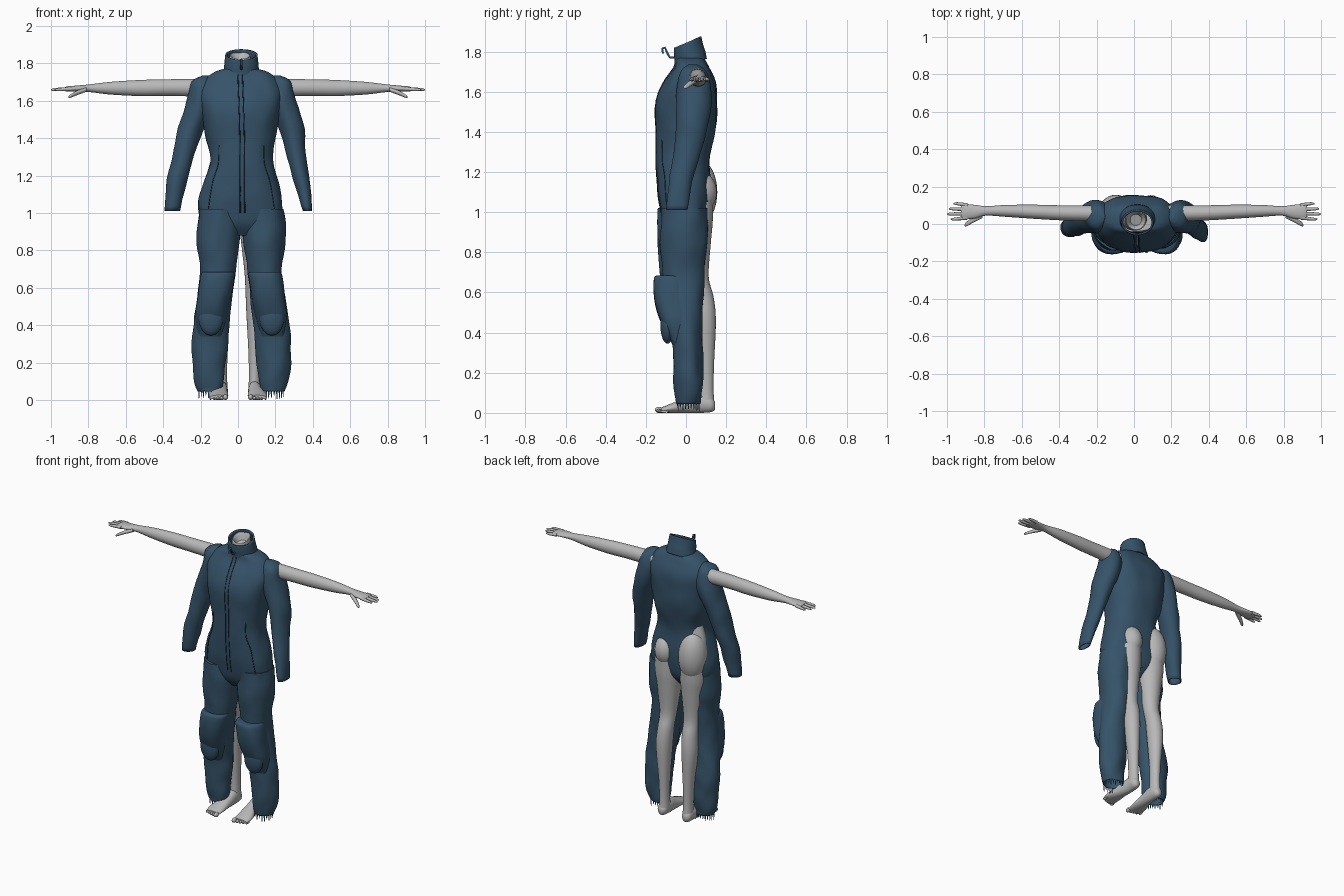
import bpy, bmesh, math, random
from mathutils import Vector, noise

random.seed(4)
if "Cube" in bpy.data.objects:
    bpy.data.objects.remove(bpy.data.objects["Cube"], do_unlink=True)


def material(name, rgb):
    mat = bpy.data.materials.new(name)
    mat.use_nodes = True
    mat.diffuse_color = (*rgb, 1)
    mat.node_tree.nodes["Principled BSDF"].inputs["Base Color"].default_value = (*rgb, 1)
    return mat


BLUE = material("suit blue", (0.036, 0.085, 0.14))
GREY = material("body grey", (0.48, 0.48, 0.48))
DARK = material("seam dark blue", (0.012, 0.028, 0.05))


def finish(name, bm, mat):
    bmesh.ops.recalc_face_normals(bm, faces=bm.faces)
    mesh = bpy.data.meshes.new(name)
    bm.to_mesh(mesh)
    bm.free()
    mesh.materials.append(mat)
    obj = bpy.data.objects.new(name, mesh)
    bpy.context.collection.objects.link(obj)
    return obj


def spline(rings, steps):
    """Smoothly interpolate a list of equal length tuples."""
    out = []
    last = len(rings) - 1
    for i in range(last):
        p = [rings[max(0, min(last, i + k))] for k in (-1, 0, 1, 2)]
        for s in range(steps):
            t = s / steps
            out.append([b + 0.5 * t * (c - a + t * (2 * a - 5 * b + 4 * c - d + t * (3 * (b - c) + d - a)))
                        for a, b, c, d in zip(*p)])
    return out + [list(rings[last])]


def loft(name, rings, mat, axis="z", sides=40, power=2.0, steps=4,
         caps=(True, True), tilt=0.0, wrinkle=0.0, thick=0.0):
    """Skin rings of (position on axis, centre a, centre b, radius a, radius b)."""
    bm = bmesh.new()
    loops = []
    for t, a, b, ra, rb in spline(rings, steps):
        loop = []
        for k in range(sides):
            ang = math.tau * k / sides
            c, s = math.cos(ang), math.sin(ang)
            u = a + ra * math.copysign(abs(c) ** (2 / power), c)
            v = b + rb * math.copysign(abs(s) ** (2 / power), s)
            co = {"z": (u, v, t + tilt * (v - b)), "x": (t, u, v), "y": (u, t, v)}[axis]
            co = Vector(co)
            if wrinkle:
                fold = noise.noise(Vector((co.x * 14, co.y * 14, co.z * 9)))
                co += Vector((c, s, 0)) * fold * wrinkle
            loop.append(bm.verts.new(co))
        loops.append(loop)
    for lo, hi in zip(loops, loops[1:]):
        for k in range(sides):
            n = (k + 1) % sides
            bm.faces.new((lo[k], lo[n], hi[n], hi[k]))
    for loop, wanted in zip((loops[0], loops[-1]), caps):
        if wanted:
            bm.faces.new(loop)
    obj = finish(name, bm, mat)
    if thick:
        mod = obj.modifiers.new("cloth thickness", "SOLIDIFY")
        mod.thickness = thick
        mod.offset = -1
    return obj


def ellipsoid(name, centre, radii, mat):
    bm = bmesh.new()
    bmesh.ops.create_uvsphere(bm, u_segments=28, v_segments=18, radius=1)
    for v in bm.verts:
        v.co = Vector(centre) + Vector(x * r for x, r in zip(v.co, radii))
    return finish(name, bm, mat)


def tube(name, points, radius, mat):
    curve = bpy.data.curves.new(name, "CURVE")
    curve.dimensions = "3D"
    curve.bevel_depth = radius
    curve.bevel_resolution = 1
    line = curve.splines.new("POLY")
    line.points.add(len(points) - 1)
    for p, co in zip(line.points, points):
        p.co = (*co, 1)
    curve.materials.append(mat)
    obj = bpy.data.objects.new(name, curve)
    bpy.context.collection.objects.link(obj)


def mirrored(rings, centre):
    return [(r[0], 2 * centre - r[1], *r[2:]) for r in rings]


MID = 0.018  # the suit hangs slightly off the body's centre

# Suit torso
torso = loft("suit_torso", [
    (0.88, MID, -0.01, 0.12, 0.06), (0.95, MID, -0.005, 0.21, 0.11),
    (1.05, 0.012, -0.005, 0.225, 0.13), (1.15, 0.015, -0.01, 0.205, 0.135),
    (1.28, 0.02, -0.015, 0.166, 0.135), (1.42, 0.015, 0, 0.19, 0.15),
    (1.55, 0.015, 0.002, 0.21, 0.152), (1.65, 0.015, 0.02, 0.222, 0.127),
    (1.72, 0.015, 0.028, 0.19, 0.09), (1.755, 0.015, 0.025, 0.14, 0.075),
    (1.77, 0.015, 0.022, 0.09, 0.065)], BLUE, sides=56, power=2.4,
    caps=(True, False), wrinkle=0.006)

# Standing collar
loft("collar", [(1.73, MID, 0.022, 0.105, 0.082), (1.77, MID, 0.02, 0.094, 0.076),
                (1.81, MID, 0.012, 0.09, 0.072), (1.847, MID, 0.008, 0.086, 0.068)],
     BLUE, caps=(False, False), tilt=0.42, thick=0.01)

# Sleeves
right_sleeve = [
    (1.735, -0.17, 0.035, 0.02, 0.025), (1.70, -0.19, 0.038, 0.06, 0.065),
    (1.6, -0.2, 0.04, 0.076, 0.088), (1.45, -0.252, 0.03, 0.066, 0.08),
    (1.3, -0.295, 0.01, 0.058, 0.068), (1.15, -0.33, -0.01, 0.054, 0.058),
    (1.01, -0.355, -0.02, 0.045, 0.045)]
left_sleeve = mirrored(right_sleeve[:4], MID) + [
    (1.3, 0.312, 0.005, 0.05, 0.068), (1.15, 0.345, -0.025, 0.04, 0.06),
    (1.01, 0.372, -0.045, 0.025, 0.052)]
for name, rings in (("right_sleeve", right_sleeve), ("left_sleeve", left_sleeve)):
    loft(name, rings, BLUE, caps=(True, False), wrinkle=0.008, thick=0.005)

# Trouser legs, knee panels, pads and frayed hems
leg = [(1.02, -0.1, -0.005, 0.108, 0.115), (0.85, -0.105, -0.01, 0.116, 0.117),
       (0.7, -0.108, -0.012, 0.094, 0.106), (0.55, -0.125, -0.007, 0.094, 0.092),
       (0.35, -0.148, 0.008, 0.098, 0.074), (0.2, -0.155, 0.012, 0.091, 0.073),
       (0.1, -0.155, 0.012, 0.079, 0.068), (0.045, -0.15, 0.012, 0.062, 0.058)]
panel = [(0.685, -0.108, -0.07, 0.08, 0.075), (0.665, -0.11, -0.07, 0.09, 0.09),
         (0.56, -0.125, -0.065, 0.09, 0.092), (0.45, -0.143, -0.045, 0.084, 0.08),
         (0.34, -0.148, -0.035, 0.06, 0.032)]
for side, flip in (("right", False), ("left", True)):
    place = (lambda r: mirrored(r, MID)) if flip else (lambda r: r)
    # the right trouser leg sits further forward, baring the thigh
    shift = 0 if flip else -0.015
    loft(side + "_trouser_leg", place([(z, x, y + (shift if z > 0.5 else 0), a, b) for z, x, y, a, b in leg]),
         BLUE, caps=(True, False), wrinkle=0.009, thick=0.005)
    loft(side + "_knee_panel", place(panel), BLUE, power=2.4, wrinkle=0.005)
    z, x, y, rx, ry = place([(0.44, -0.145, -0.092, 0.066, 0.036)])[0]
    ellipsoid(side + "_knee_pad", (x, y, z), (rx, ry, 0.095), BLUE)
    z, x, y, rx, ry = place(leg)[-1]
    bm = bmesh.new()
    for k in range(26):
        ang = math.tau * k / 26
        top = Vector((x + rx * math.cos(ang), y + ry * math.sin(ang), z + 0.02))
        w = Vector((-math.sin(ang), math.cos(ang), 0)) * 0.006
        tip = Vector((top.x, top.y, random.uniform(0.005, 0.03)))
        bm.faces.new([bm.verts.new(p) for p in (top - w, top + w, tip + w / 3, tip - w / 3)])
    finish(side + "_frayed_hem", bm, BLUE)

# Zipper and pocket seams laid on the front of the torso
bpy.context.view_layer.update()


def seam(name, path, radius=0.003):
    points = []
    for x, z in spline(path, 10):
        hit, co, normal, index = torso.ray_cast(Vector((x, -1, z)), Vector((0, 1, 0)))
        if hit:
            points.append(co)
    tube(name, points, radius, DARK)


for side, dx in (("left", 0.012), ("right", -0.012)):
    seam(side + "_zipper_edge", [(0.012 + dx, 1.74), (0.022 + dx, 1.4), (0.024 + dx, 1.0)])
for side, s in (("left", 1), ("right", -1)):
    seam(side + "_pocket_seam", [(MID + s * 0.12, 1.36), (MID + s * 0.125, 1.26),
                                 (MID + s * 0.155, 1.16), (MID + s * 0.18, 1.0)], 0.0025)
tube("zipper_pull", [(MID, -0.06, 1.77), (MID, -0.08, 1.77), (MID, -0.092, 1.79), (MID, -0.105, 1.82),
                     (MID, -0.118, 1.815), (MID, -0.115, 1.79)], 0.006, BLUE)

# Bare body: neck, pelvis and buttocks
loft("neck", [(1.68, 0, 0.03, 0.07, 0.065), (1.76, 0.005, 0.03, 0.058, 0.056),
              (1.835, 0.01, 0.022, 0.056, 0.056), (1.835, 0.01, 0.022, 0.045, 0.045),
              (1.80, 0.01, 0.022, 0.03, 0.03)], GREY, tilt=0.35)
loft("pelvis", [(0.93, 0, 0.035, 0.12, 0.06), (1.03, 0, 0.035, 0.18, 0.085),
                (1.18, 0, 0.035, 0.172, 0.085), (1.3, 0, 0.03, 0.14, 0.07)], GREY)
ellipsoid("right_buttock", (-0.097, 0.06, 1.1), (0.092, 0.096, 0.165), GREY)
ellipsoid("left_buttock", (0.09, 0.06, 1.1), (0.078, 0.094, 0.105), GREY)

# Bare legs, feet, arms and hands
bare_leg = [(1.05, 0.092, 0.045, 0.085, 0.09), (0.95, 0.092, 0.045, 0.086, 0.088),
            (0.85, 0.09, 0.048, 0.074, 0.076), (0.68, 0.088, 0.06, 0.053, 0.053),
            (0.58, 0.09, 0.084, 0.05, 0.053), (0.46, 0.095, 0.094, 0.05, 0.055),
            (0.25, 0.09, 0.1, 0.034, 0.04), (0.12, 0.088, 0.1, 0.03, 0.037),
            (0.05, 0.088, 0.1, 0.033, 0.042)]
foot = [(0.145, 0.09, 0.035, 0.014, 0.018), (0.125, 0.09, 0.042, 0.031, 0.038),
        (0.07, 0.089, 0.05, 0.035, 0.05), (0, 0.095, 0.038, 0.041, 0.038),
        (-0.07, 0.104, 0.024, 0.052, 0.024), (-0.125, 0.104, 0.014, 0.048, 0.012)]
arm = [(0.1, 0.055, 1.665, 0.045, 0.05), (0.28, 0.058, 1.67, 0.042, 0.046),
       (0.4, 0.06, 1.67, 0.04, 0.044), (0.52, 0.065, 1.668, 0.038, 0.043),
       (0.68, 0.07, 1.667, 0.032, 0.034), (0.79, 0.07, 1.667, 0.025, 0.021),
       (0.85, 0.066, 1.665, 0.036, 0.017), (0.91, 0.066, 1.663, 0.041, 0.014),
       (0.925, 0.066, 1.662, 0.034, 0.01)]
thumb = [(0.81, 0.05, 1.66, 0.018, 0.012), (0.86, 0.022, 1.642, 0.015, 0.012),
         (0.895, 0, 1.625, 0.012, 0.009), (0.905, -0.006, 1.62, 0.004, 0.004)]
for side, s in (("left", 1), ("right", -1)):
    def swap_x(rings, on_axis):
        return [(r[0] * s, *r[1:]) if on_axis else (r[0], r[1] * s, *r[2:]) for r in rings]

    loft(side + "_bare_leg", swap_x(bare_leg, False), GREY)
    loft(side + "_foot", swap_x(foot, False), GREY, axis="y", sides=24)
    loft(side + "_arm", swap_x(arm, True), GREY, axis="x", sides=28)
    loft(side + "_thumb", swap_x(thumb, True), GREY, axis="x", sides=12)
    for k in range(5):
        size = 0.015 if k == 0 else 0.011 - 0.001 * k
        ellipsoid(f"{side}_toe_{k + 1}", (s * (0.067 + 0.02 * k), -0.135 + 0.007 * k, size),
                  (size * 0.9, 0.02, size), GREY)
    for k, length in enumerate((0.965, 0.99, 1.0, 0.98)):
        y = 0.1 - 0.022 * k
        end = 0.066 + (y - 0.066) * 1.25
        finger = [(0.89, y, 1.663, 0.011, 0.011), (length - 0.02, end, 1.66, 0.008, 0.008),
                  (length, end, 1.658, 0.003, 0.003)]
        loft(f"{side}_finger_{k + 1}", swap_x(finger, True), GREY, axis="x", sides=12)

# Smooth shading with sharp edges kept
bpy.ops.object.select_all(action="DESELECT")
for obj in bpy.context.collection.objects:
    if obj.type == "MESH":
        obj.select_set(True)
        bpy.context.view_layer.objects.active = obj
bpy.ops.object.shade_smooth_by_angle(angle=math.radians(50))
